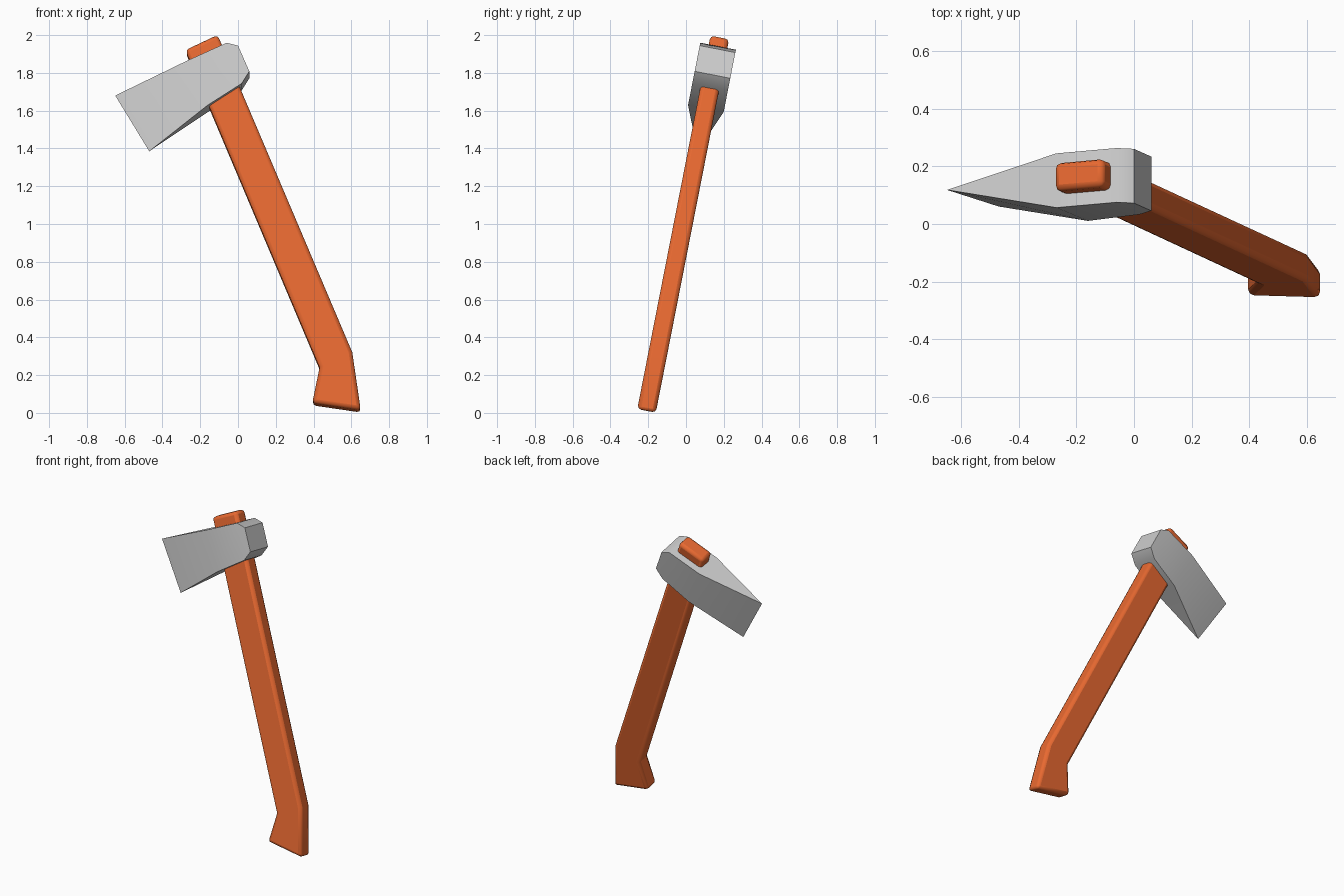
import bpy, bmesh
from math import radians, sin, cos, tan

if "Cube" in bpy.data.objects:
    bpy.data.objects.remove(bpy.data.objects["Cube"])

TILT = radians(11.1)   # the whole axe leans back about x


def place(x, z, w):
    """Front-view position on the axe mid-plane, offset w along its normal."""
    return (x, z * tan(TILT) - 0.211 + w * cos(TILT), z - w * sin(TILT))


def slab(name, profile):
    """Closed solid from (x, z, half_thickness) points; half 0 gives a sharp edge."""
    bm = bmesh.new()
    front = [bm.verts.new(place(x, z, -h)) for x, z, h in profile]
    back = [f if h == 0 else bm.verts.new(place(x, z, h))
            for f, (x, z, h) in zip(front, profile)]
    n = len(profile)
    for i in range(n):
        j = (i + 1) % n
        ring = list(dict.fromkeys([front[i], front[j], back[j], back[i]]))
        if len(ring) > 2:
            bm.faces.new(ring)
    for side in (front, back):
        # split off the cutting wedge so every face stays flat
        sharp = [v for v, p in zip(side, profile) if p[2] == 0]
        if sharp:
            bm.faces.new(side[-2:] + side[:2])
            bm.faces.new(side[1:-1])
        else:
            k = n // 2
            bm.faces.new(side[1:k + 2])
            bm.faces.new([side[0], side[1], side[k + 1]] + side[k + 2:])
    bmesh.ops.recalc_face_normals(bm, faces=bm.faces)
    bmesh.ops.dissolve_limit(bm, angle_limit=radians(0.5), verts=bm.verts, edges=bm.edges)
    mesh = bpy.data.meshes.new(name)
    bm.to_mesh(mesh)
    bm.free()
    obj = bpy.data.objects.new(name, mesh)
    bpy.context.collection.objects.link(obj)
    return obj


def smooth(obj, degrees):
    bpy.ops.object.select_all(action='DESELECT')
    obj.select_set(True)
    bpy.context.view_layer.objects.active = obj
    bpy.ops.object.shade_smooth_by_angle(angle=radians(degrees))


# Head: sharp cutting edge, flaring cheeks, bevelled poll
T = 0.096
head = slab("axe_head", [
    (-0.65, 1.68, 0), (-0.27, 1.846, T), (-0.06, 1.941, T), (0.0, 1.926, T),
    (0.06, 1.79, T), (0.02, 1.726, T), (-0.16, 1.611, T), (-0.47, 1.385, 0)])
smooth(head, 40)

# Handle: straight shaft through the head, kinked grip at the foot
H = 0.05
handle = slab("handle", [
    (-0.278, 1.915, H), (-0.108, 1.995, H), (0.605, 0.315, H),
    (0.65, 0.008, H), (0.393, 0.046, H), (0.432, 0.235, H)])
bevel = handle.modifiers.new("rounded_edges", 'BEVEL')
bevel.width = 0.02
bevel.segments = 2
bevel.limit_method = 'ANGLE'
bevel.angle_limit = radians(40)
smooth(handle, 30)

wood = bpy.data.materials.new("orange_paint")
wood.diffuse_color = (0.8, 0.14, 0.03, 1)
wood.use_nodes = True
wood.node_tree.nodes["Principled BSDF"].inputs["Base Color"].default_value = wood.diffuse_color
handle.data.materials.append(wood)
